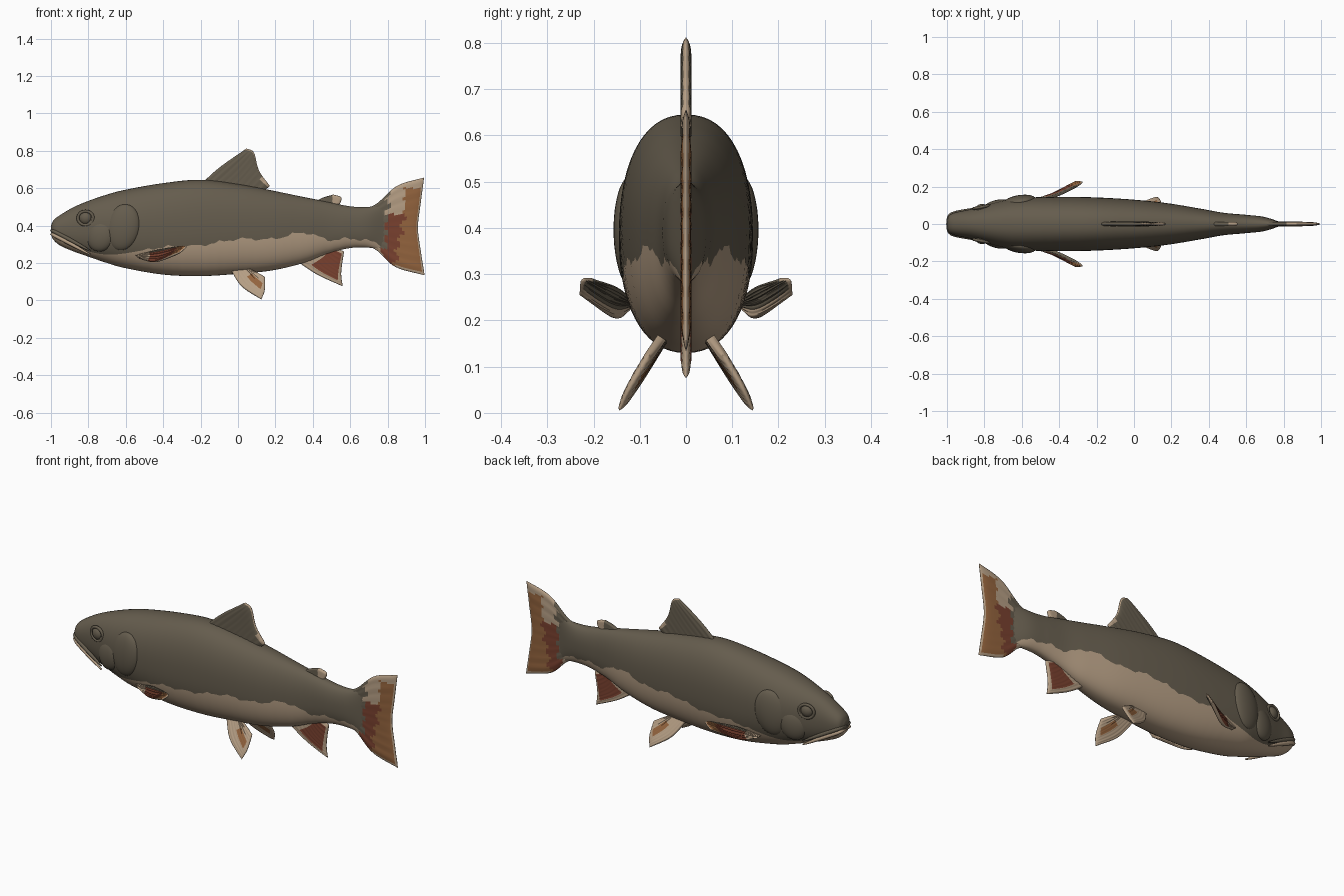
import bpy, bmesh, math
from mathutils import Vector, Matrix

cube = bpy.data.objects.get("Cube")
if cube:
    bpy.data.objects.remove(cube)


def material(name, colour):
    mat = bpy.data.materials.new(name)
    mat.use_nodes = True
    mat.diffuse_color = (*colour, 1)
    bsdf = mat.node_tree.nodes["Principled BSDF"]
    bsdf.inputs["Base Color"].default_value = (*colour, 1)
    bsdf.inputs["Roughness"].default_value = 0.7
    return mat


MATERIALS = [
    material("olive_brown", (0.13, 0.108, 0.075)),
    material("cream", (0.46, 0.34, 0.23)),
    material("rust_red", (0.19, 0.052, 0.028)),
    material("burnt_orange", (0.29, 0.125, 0.047)),
]
OLIVE, CREAM, RED, ORANGE = range(len(MATERIALS))


def finish(name, bm):
    """Turn a bmesh into a smooth shaded object with the shared palette."""
    bmesh.ops.recalc_face_normals(bm, faces=bm.faces[:])
    mesh = bpy.data.meshes.new(name)
    bm.to_mesh(mesh)
    bm.free()
    for mat in MATERIALS:
        mesh.materials.append(mat)
    obj = bpy.data.objects.new(name, mesh)
    bpy.context.collection.objects.link(obj)
    bpy.ops.object.select_all(action="DESELECT")
    obj.select_set(True)
    bpy.context.view_layer.objects.active = obj
    bpy.ops.object.shade_smooth_by_angle(angle=math.radians(50))
    return obj


def spline(points, t):
    """Catmull-Rom curve through points, with t from 0 to 1."""
    last = len(points) - 1
    i = min(int(t * last), last - 1)
    f = t * last - i
    b, c = Vector(points[i]), Vector(points[i + 1])
    a = Vector(points[i - 1]) if i else b * 2 - c
    d = Vector(points[i + 2]) if i + 2 <= last else c * 2 - b
    return b + 0.5 * f * (c - a + f * (2*a - 5*b + 4*c - d + f * (3*(b - c) + d - a)))


# Body: x, top, bottom, half width, height of the colour border
STATIONS = [
    (-1, .40, .35, .022, .365), (-.985, .43, .322, .048, .36),
    (-.95, .457, .293, .063, .345), (-.88, .498, .262, .078, .305),
    (-.8, .532, .234, .1, .263), (-.7, .566, .2, .126, .245),
    (-.6, .592, .172, .14, .252), (-.4, .627, .138, .145, .285),
    (-.2, .645, .13, .142, .295), (0, .622, .142, .13, .328),
    (.18, .588, .16, .111, .328), (.35, .553, .2, .083, .362),
    (.48, .527, .25, .06, .325), (.6, .503, .28, .049, .33),
    (.7, .5, .282, .037, .318), (.8, .52, .262, .004, .285),
]
RINGS, LOW, HIGH, ROUND = 120, 12, 18, 0.87


def power(value):
    return math.copysign(abs(value) ** ROUND, value)


def build_body():
    bm = bmesh.new()
    rings = []
    for k in range(RINGS + 1):
        x, top, bottom, width, border = spline(STATIONS, k / RINGS)
        mid, half = (top + bottom) / 2, (top - bottom) / 2
        if x > -0.5:
            border += 0.006 * math.sin(x * 47) + 0.004 * math.sin(x * 113)
        s = max(-0.97, min(0.9, (border - mid) / half))
        split = math.asin(math.copysign(abs(s) ** (1 / ROUND), s))
        quarter = math.pi / 2
        angles = [-quarter + (split + quarter) * j / LOW for j in range(LOW)]
        angles += [split + (quarter - split) * j / HIGH for j in range(HIGH + 1)]
        side = [(width * power(max(0, math.cos(a))), mid + half * power(math.sin(a)))
                for a in angles]
        loop = side + [(-y, z) for y, z in side[-2:0:-1]]
        rings.append([bm.verts.new((x, y, z)) for y, z in loop])
    count = len(rings[0])
    for r0, r1 in zip(rings, rings[1:]):
        for j in range(count):
            n = (j + 1) % count
            face = bm.faces.new((r0[j], r0[n], r1[n], r1[j]))
            face.material_index = CREAM if j < LOW or j >= count - LOW else OLIVE
    for end in (rings[0], rings[-1]):
        bm.faces.new(end)
    return finish("body", bm)


def fin(name, rails, paint, thick=0.011, mirror=1, rays=9):
    """Loft a thin rounded fin across rails that run from base to outer edge."""
    bm = bmesh.new()
    rows, cols, sharp = 28, 36, 14
    rails = [[(p[0], p[1] * mirror, p[2]) if len(p) == 3 else (p[0], 0, p[1])
              for p in rail] for rail in rails]

    def point(u, v):
        return spline([spline(rail, u) for rail in rails], v)

    us = [math.sin(math.pi / 2 * i / rows) for i in range(rows + 1)]
    vs = [(1 - math.cos(math.pi * j / cols)) / 2 for j in range(cols + 1)]
    step = 0.01
    sheets = {1: {}, -1: {}}
    for i, u in enumerate(us):
        for j, v in enumerate(vs):
            u0, v0 = min(u, 1 - step), min(v, 1 - step)
            here = point(u0, v0)
            normal = (point(u0 + step, v0) - here).cross(point(u0, v0 + step) - here)
            edge = max(0, (1 - u ** sharp) * (1 - (2 * v - 1) ** sharp)) ** 0.5
            t = thick * edge * (1 + 0.12 * math.sin(v * rays * math.tau))
            for side in sheets:
                sheets[side][i, j] = bm.verts.new(point(u, v) + normal.normalized() * t * side)
    for side, grid in sheets.items():
        for i in range(rows):
            for j in range(cols):
                face = bm.faces.new([grid[i, j], grid[i + 1, j],
                                     grid[i + 1, j + 1], grid[i, j + 1]])
                u, v = (us[i] + us[i + 1]) / 2, (vs[j] + vs[j + 1]) / 2
                face.material_index = paint(u, v, face.calc_center_median(), side * mirror)
    bmesh.ops.remove_doubles(bm, verts=bm.verts[:], dist=1e-5)
    return finish(name, bm)


def ellipsoid(name, centre, radii, turn=0, tilt=0, colour=OLIVE):
    bm = bmesh.new()
    matrix = (Matrix.Translation(centre) @ Matrix.Rotation(math.radians(turn), 4, "Z")
              @ Matrix.Rotation(math.radians(tilt), 4, "Y") @ Matrix.Diagonal((*radii, 1)))
    bmesh.ops.create_uvsphere(bm, u_segments=32, v_segments=20, radius=1, matrix=matrix)
    for face in bm.faces:
        face.material_index = colour
    return finish(name, bm)


def tube(name, path, radius, colour, closed=False):
    """Sweep a small round tube, tapered at open ends."""
    bm = bmesh.new()
    steps, sides, rings = 32, 10, []
    for k in range(steps + 1):
        t = k / steps
        p = path(t)
        along = (path(min(1, t + 0.01)) - path(max(0, t - 0.01))).normalized()
        a = along.cross(Vector((0, 1, 0.1))).normalized()
        b = along.cross(a)
        r = radius if closed else radius * max(0.1, math.sin(math.pi * t)) ** 0.4
        rings.append([bm.verts.new(p + r * (a * math.cos(q) + b * math.sin(q)))
                      for q in (math.tau * s / sides for s in range(sides))])
    for r0, r1 in zip(rings, rings[1:]):
        for s in range(sides):
            n = (s + 1) % sides
            bm.faces.new((r0[s], r0[n], r1[n], r1[s])).material_index = colour
    return finish(name, bm)


# Colour rules for the fins
def paint_tail(u, v, p, side):
    wave = 0.015 * math.sin(p.z * 90)
    if p.x > 0.84 and (u > 0.975 or v < 0.04 or v > 0.97):
        return CREAM
    if p.x < 0.79 + wave + 0.12 * max(0, p.z - 0.42) and p.z > 0.28:
        return OLIVE
    if p.z > 0.47 + wave:
        return ORANGE if p.x > 0.89 + wave / 2 and p.z < 0.6 else CREAM
    if p.x < 0.77 and p.z < 0.28:
        return CREAM
    return RED if p.x < 0.84 + wave + 0.2 * (p.z - 0.2) else ORANGE


def paint_dorsal(u, v, p, side):
    return CREAM if u > 0.975 or (v > 0.8 and u > 0.8) else OLIVE


def paint_adipose(u, v, p, side):
    return CREAM if p.x > 0.505 else OLIVE


def paint_anal(u, v, p, side):
    return CREAM if v < 0.16 or u > 0.9 or v > 0.93 or u < 0.25 else RED


def paint_pelvic(u, v, p, side):
    return ORANGE if 0.35 < v < 0.68 and 0.35 < u < 0.88 else CREAM


def paint_pectoral(u, v, p, side):
    if u > 0.97 or v > 0.95:
        return CREAM
    if side < 0:
        return OLIVE if v < 0.75 else CREAM
    return CREAM if u < 0.25 else (OLIVE if v < 0.2 else (RED if u < 0.8 else ORANGE))


build_body()

# Fins along the middle
fin("tail_fin", [
    [(.62, .485), (.73, .51), (.85, .612), (.995, .657)],
    [(.62, .44), (.73, .45), (.85, .49), (.977, .52)],
    [(.62, .39), (.73, .39), (.85, .39), (.962, .39)],
    [(.62, .34), (.73, .335), (.85, .285), (.978, .26)],
    [(.62, .295), (.73, .275), (.84, .18), (.998, .134)]], paint_tail)
fin("dorsal_fin", [
    [(-.2, .62), (-.1, .71), (.045, .812)], [(-.1, .6), (0, .69), (.085, .79)],
    [(.02, .59), (.06, .64), (.112, .695)], [(.12, .57), (.145, .59), (.17, .612)]],
    paint_dorsal)
fin("adipose_fin", [
    [(.4, .52), (.45, .548), (.51, .566)], [(.46, .51), (.5, .535), (.553, .55)],
    [(.48, .5), (.51, .505), (.545, .515)]], paint_adipose, rays=0)
fin("anal_fin", [
    [(.3, .22), (.42, .14), (.56, .075)], [(.42, .27), (.48, .2), (.552, .15)],
    [(.48, .3), (.52, .28), (.567, .262)]], paint_anal)

# Parts in pairs
for label, m in (("left", -1), ("right", 1)):
    fin("pelvic_fin_" + label, [
        [(-.04, .045, .165), (.02, .1, .075), (.125, .145, .005)],
        [(.03, .045, .17), (.08, .083, .11), (.143, .122, .055)],
        [(.05, .045, .175), (.1, .062, .15), (.145, .08, .125)]],
        paint_pelvic, 0.01, m)
    fin("pectoral_fin_" + label, [
        [(-.55, .115, .24), (-.42, .15, .272), (-.3, .205, .29)],
        [(-.54, .12, .235), (-.41, .165, .245), (-.275, .225, .287)],
        [(-.53, .125, .225), (-.44, .155, .205), (-.31, .23, .255)]],
        paint_pectoral, 0.009, m)
    ellipsoid("gill_cover_" + label, (-.615, .116 * m, .39), (.092, .038, .125), 10 * m, 12)
    ellipsoid("cheek_" + label, (-.735, .094 * m, .345), (.075, .034, .085), 14 * m, 20)
    ellipsoid("eye_" + label, (-.815, .083 * m, .44), (.034, .024, .034), 12 * m)
    tube("eyelid_" + label, lambda t: Vector((
        -.815 + .041 * math.cos(t * math.tau), m * (.091 + .008 * math.cos(t * math.tau)),
        .44 + .037 * math.sin(t * math.tau))), 0.008, OLIVE, True)
    for part, drop, colour in (("upper_lip_", 0, OLIVE), ("lower_lip_", -.02, CREAM)):
        lip = [(-1, 0, .375 + drop), (-.98, .048 * m, .367 + drop),
               (-.9, .07 * m, .325 + drop), (-.79, .088 * m, .265 + drop)]
        tube(part + label, lambda t: spline(lip, t), 0.011, colour)
